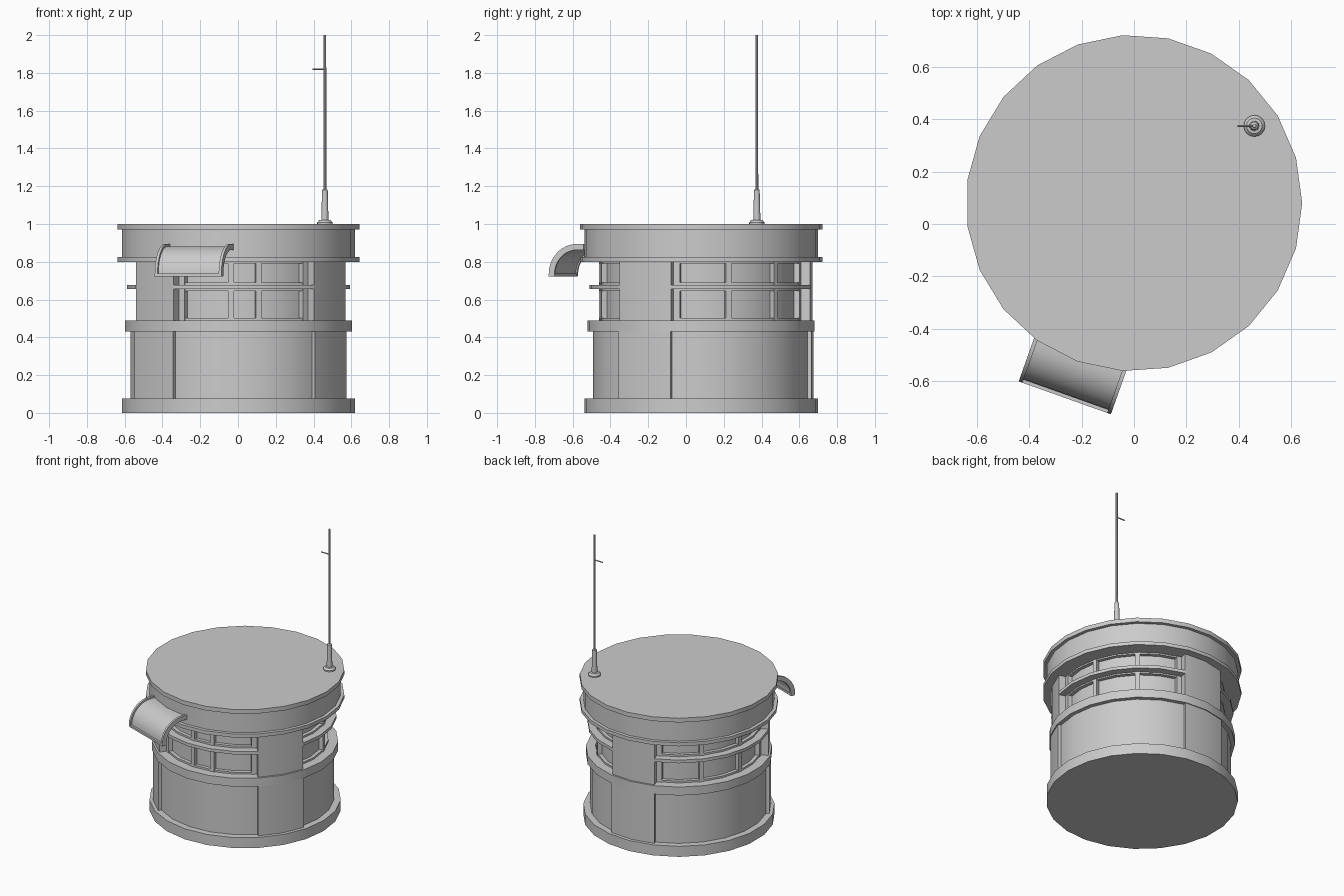
import bpy, bmesh, math
from mathutils import Vector

if "Cube" in bpy.data.objects:
    bpy.data.objects.remove(bpy.data.objects["Cube"])

N = 23                      # sides of the tower
STEP = 2 * math.pi / N
CY = 0.08                   # tower axis is at y = 0.08


def finish(name, bm, loc=(0, CY, 0), rot=0.0, angle=30):
    bmesh.ops.recalc_face_normals(bm, faces=bm.faces[:])
    me = bpy.data.meshes.new(name)
    bm.to_mesh(me)
    bm.free()
    ob = bpy.data.objects.new(name, me)
    bpy.context.collection.objects.link(ob)
    ob.location = loc
    ob.rotation_euler[2] = rot
    bpy.ops.object.select_all(action='DESELECT')
    ob.select_set(True)
    bpy.context.view_layer.objects.active = ob
    bpy.ops.object.shade_smooth_by_angle(angle=math.radians(angle))
    return ob


def lathe(name, profile, sides, loc):
    """Revolve (radius, z) points and cap both ends."""
    bm = bmesh.new()
    rings = [[bm.verts.new((r * math.cos(2 * math.pi * k / sides),
                            r * math.sin(2 * math.pi * k / sides), z))
              for k in range(sides)] for r, z in profile]
    for a, b in zip(rings, rings[1:]):
        for k in range(sides):
            j = (k + 1) % sides
            bm.faces.new((a[k], a[j], b[j], b[k]))
    bm.faces.new(rings[0])
    bm.faces.new(rings[-1])
    return finish(name, bm, loc)


def sector(name, i0, i1, r0, r1, z0, z1):
    """Curved block between tower corners i0 and i1."""
    bm = bmesh.new()
    rows = []
    for i in range(i0, i1 + 1):
        c, s = math.cos(i * STEP), math.sin(i * STEP)
        rows.append([bm.verts.new((r * c, r * s, z))
                     for r, z in ((r0, z0), (r1, z0), (r1, z1), (r0, z1))])
    for a, b in zip(rows, rows[1:]):
        for k in range(4):
            j = (k + 1) % 4
            bm.faces.new((a[k], a[j], b[j], b[k]))
    bm.faces.new(rows[0])
    bm.faces.new(rows[-1])
    return finish(name, bm)


def post(name, ang, r0, r1, half, z0, z1):
    """Upright bar at a given angle around the tower."""
    bm = bmesh.new()
    bmesh.ops.create_cube(bm, size=1)
    for v in bm.verts:
        v.co = Vector((r0 + (v.co.x + .5) * (r1 - r0), v.co.y * 2 * half,
                       z0 + (v.co.z + .5) * (z1 - z0)))
    return finish(name, bm, rot=ang)


def extrude_profile(name, pts, y0, y1, rot):
    """Closed (radius, z) outline extruded sideways."""
    bm = bmesh.new()
    a = [bm.verts.new((r, y0, z)) for r, z in pts]
    b = [bm.verts.new((r, y1, z)) for r, z in pts]
    for k in range(len(pts)):
        j = (k + 1) % len(pts)
        bm.faces.new((a[k], a[j], b[j], b[k]))
    bm.faces.new(a)
    bm.faces.new(b)
    return finish(name, bm, rot=rot)


# Tower core: base, lower wall, sill band, glazing, roof with two rims
lathe("tower_core", [
    (.62, 0), (.62, .075), (.575, .075), (.575, .43), (.603, .43), (.603, .49),
    (.515, .49), (.515, .80), (.643, .80), (.643, .825), (.62, .825),
    (.62, .97), (.643, .97), (.643, 1.0)], N, (0, CY, 0))

# Three pillars, each two sides wide
for i in (-3, 5, 13):
    sector("lower_pillar", i, i + 2, .56, .597, .075, .43)
    sector("upper_pillar", i, i + 2, .505, .59, .49, .80)

# Three window bays: (first corner, last corner, mullion corners)
for i0, i1, mull in ((-8, -3, (-6, -5)), (-1, 5, (1, 3)), (7, 13, (9, 11))):
    sector("window_sill", i0, i1, .51, .54, .49, .503)
    sector("window_rail", i0, i1, .51, .54, .645, .69)
    sector("window_head", i0, i1, .51, .54, .79, .80)
    sector("window_ledge", i0, i1, .53, .592, .655, .677)
    for m in mull:
        post("mullion", m * STEP, .505, .541, .015, .49, .80)
    post("bay_post", i0 * STEP + .03, .505, .541, .018, .49, .80)
    post("bay_post", i1 * STEP - .03, .505, .541, .018, .49, .80)


# Curved hood on the front left
def hood_outline(r_out, r_in):
    cx, cz, n = .63, .735, 8
    arc = [(k * math.pi / 2 / n) for k in range(n + 1)]
    outer = [(cx + r_out * math.cos(t), cz + r_out * math.sin(t)) for t in arc]
    inner = [(cx + r_in * math.cos(t), cz + r_in * math.sin(t)) for t in arc[::-1]]
    return ([(cx + r_out, .725)] + outer + [(.595, cz + r_out), (.595, cz + r_in)]
            + inner + [(cx + r_in, .725)])


HOOD = -7 * STEP
extrude_profile("hood_shell", hood_outline(.147, .135), -.175, .175, HOOD)
for s in (-1, 1):
    extrude_profile("hood_rim", hood_outline(.16, .128), s * .172, s * .187, HOOD)
extrude_profile("hood_lip", [(.76, .723), (.79, .723), (.79, .737), (.76, .737)],
                -.187, .187, HOOD)

# Antenna: foot and sleeve, mast, side pin
AX, AY = .46, .375
lathe("antenna_foot", [(.041, 1.0), (.041, 1.008), (.03, 1.02), (.019, 1.022),
                       (.015, 1.18), (.008, 1.185)], 16, (AX, AY, 0))
lathe("antenna_mast", [(.008, 1.17), (.007, 2.0)], 10, (AX, AY, 0))
pin = lathe("antenna_pin", [(.004, 0), (.004, .065)], 8, (AX, AY, 1.82))
pin.rotation_euler[1] = -math.pi / 2
